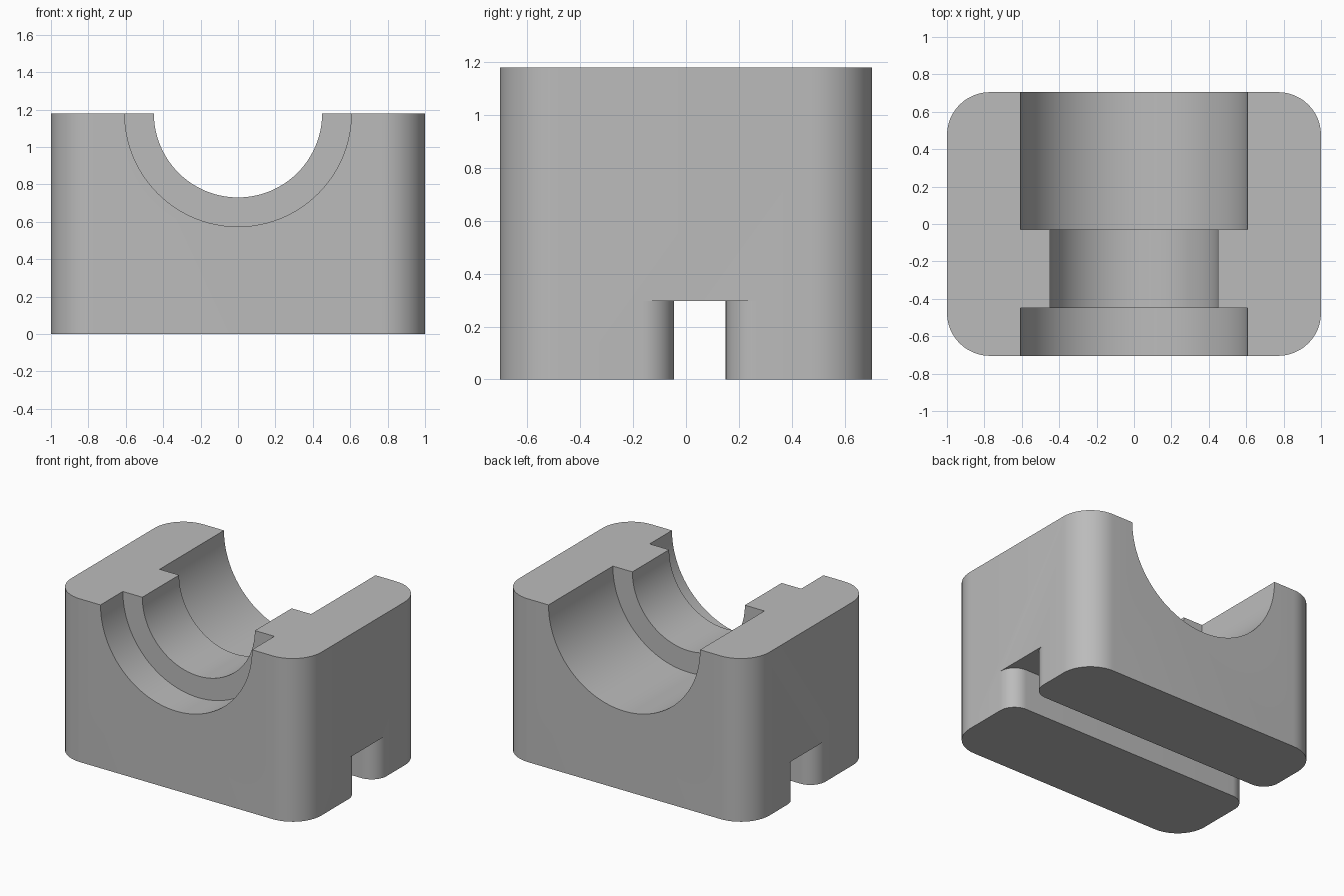
import bpy, bmesh
from math import sin, cos, pi, radians
from mathutils import Matrix

old = bpy.data.objects.get("Cube")
if old:
    bpy.data.objects.remove(old, do_unlink=True)

HALF_X, HALF_Y, HEIGHT = 1.0, 0.705, 1.18
CORNER = 0.23

grey = bpy.data.materials.new("plain grey")
grey.use_nodes = True
colour = (0.5, 0.5, 0.5, 1)
grey.diffuse_color = colour
grey.node_tree.nodes["Principled BSDF"].inputs["Base Color"].default_value = colour


def make_object(name, bm):
    bmesh.ops.recalc_face_normals(bm, faces=bm.faces)
    mesh = bpy.data.meshes.new(name)
    bm.to_mesh(mesh)
    bm.free()
    mesh.materials.append(grey)
    obj = bpy.data.objects.new(name, mesh)
    bpy.context.collection.objects.link(obj)
    return obj


def arc(cx, cy, r, start, end, steps=12):
    angles = [radians(start + (end - start) * i / steps) for i in range(steps + 1)]
    return [(cx + r * cos(a), cy + r * sin(a)) for a in angles]


def prism(name, outline, z0, z1):
    bm = bmesh.new()
    face = bm.faces.new([bm.verts.new((x, y, z0)) for x, y in outline])
    top = bmesh.ops.extrude_face_region(bm, geom=[face])["geom"]
    verts = [v for v in top if isinstance(v, bmesh.types.BMVert)]
    bmesh.ops.translate(bm, verts=verts, vec=(0, 0, z1 - z0))
    return make_object(name, bm)


def bore(name, radius, y0, y1):
    bm = bmesh.new()
    place = Matrix.Translation((0, (y0 + y1) / 2, HEIGHT)) @ Matrix.Rotation(pi / 2, 4, "X")
    bmesh.ops.create_cone(bm, cap_ends=True, segments=96, radius1=radius,
                          radius2=radius, depth=y1 - y0, matrix=place)
    return make_object(name, bm)


# Block with rounded upright corners
cx, cy = HALF_X - CORNER, HALF_Y - CORNER
outline = (arc(cx, cy, CORNER, 0, 90) + arc(-cx, cy, CORNER, 90, 180)
           + arc(-cx, -cy, CORNER, 180, 270) + arc(cx, -cy, CORNER, 270, 360))
block = prism("bearing_block", outline, 0, HEIGHT)

# Stepped bore: narrow ring between a short front and a long back recess
cutters = [bore("middle_bore", 0.45, -1, 1),
           bore("front_recess", 0.606, -1, -0.45),
           bore("back_recess", 0.606, -0.03, 1)]

# Underside slot with rounded mouths at both ends
SLOT_MID, SLOT_HALF, FLARE = 0.0525, 0.0975, 0.12
end = arc(HALF_X - FLARE, SLOT_HALF + FLARE, FLARE, 270, 360)
end.append((HALF_X + 0.2, SLOT_HALF + FLARE))
quarters = (end, [(x, -y) for x, y in reversed(end)],
            [(-x, -y) for x, y in end], [(-x, y) for x, y in reversed(end)])
slot = [(x, y + SLOT_MID) for quarter in quarters for x, y in quarter]
cutters.append(prism("slot_cutter", slot, -0.2, 0.296))

bpy.ops.object.select_all(action="DESELECT")
block.select_set(True)
bpy.context.view_layer.objects.active = block
for cutter in cutters:
    mod = block.modifiers.new(cutter.name, "BOOLEAN")
    mod.operation = "DIFFERENCE"
    mod.solver = "EXACT"
    mod.object = cutter
    bpy.ops.object.modifier_apply(modifier=mod.name)
    bpy.data.objects.remove(cutter, do_unlink=True)

bpy.ops.object.shade_smooth_by_angle(angle=radians(30))
